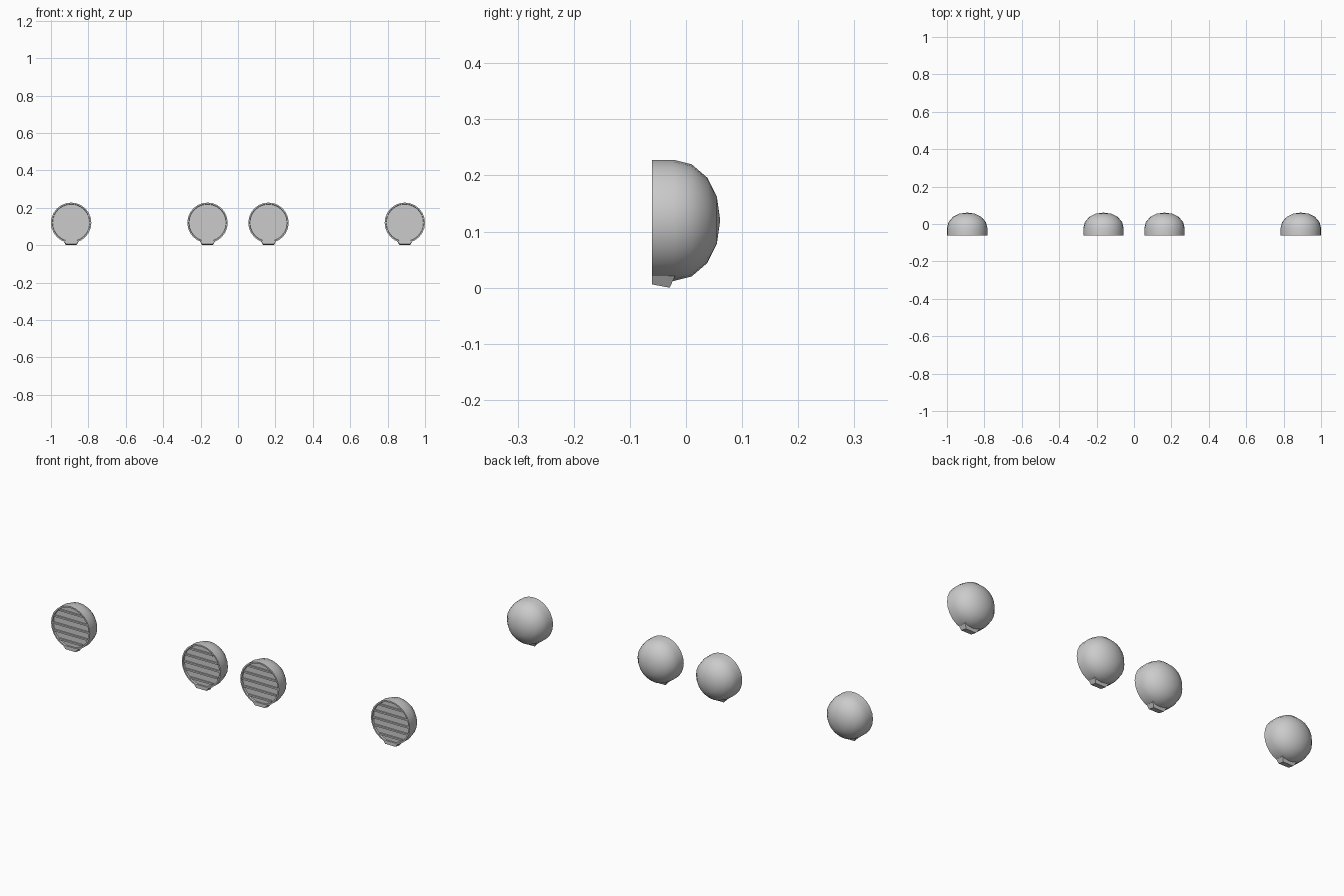
import bpy, bmesh, math

if "Cube" in bpy.data.objects:
    bpy.data.objects.remove(bpy.data.objects["Cube"])

CZ, R = 0.12, 0.108
FRONT = -0.061
SEG = 24


def finish(name, bm, x, smooth=False):
    bmesh.ops.remove_doubles(bm, verts=bm.verts, dist=1e-5)
    bmesh.ops.recalc_face_normals(bm, faces=bm.faces)
    me = bpy.data.meshes.new(name)
    bm.to_mesh(me)
    bm.free()
    ob = bpy.data.objects.new(name, me)
    ob.location.x = x
    bpy.context.collection.objects.link(ob)
    if smooth:
        bpy.ops.object.select_all(action='DESELECT')
        ob.select_set(True)
        bpy.context.view_layer.objects.active = ob
        bpy.ops.object.shade_smooth_by_angle(angle=math.radians(35))
    return ob


def housing(x):
    # Bowl profile from the recessed lens, over the rim, to the rear pole (radius, y)
    prof = [(0, -0.053), (0.099, -0.053), (0.101, FRONT), (R, FRONT), (R, -0.022),
            (0.1, 0.01), (0.076, 0.038), (0.042, 0.055), (0, 0.061)]
    bm = bmesh.new()
    vs = [bm.verts.new((r, y, CZ)) for r, y in prof]
    es = [bm.edges.new(p) for p in zip(vs, vs[1:])]
    bmesh.ops.spin(bm, geom=vs + es, cent=(0, 0, CZ), axis=(0, 1, 0),
                   angle=math.tau, steps=SEG)
    finish("lamp_housing", bm, x, True)


def bars(x):
    # Horizontal guard bars across the lens, clipped to the circular opening
    bm = bmesh.new()
    h = 0.004
    for i in range(-2, 3):
        z = i * 0.0365
        w = math.sqrt(0.1 ** 2 - (abs(z) + h) ** 2)
        res = bmesh.ops.create_cube(bm, size=1)
        for v in res["verts"]:
            v.co = (v.co.x * 2 * w, -0.056 + v.co.y * 0.008, CZ + z + v.co.z * 2 * h)
    finish("guard_bars", bm, x)


def foot(x):
    # Tapered mounting foot under the housing
    bm = bmesh.new()
    res = bmesh.ops.create_cube(bm, size=1)
    for v in res["verts"]:
        low, back = v.co.z < 0, v.co.y > 0
        v.co.x *= 0.056 if low else 0.084
        v.co.z = (0.0 if back else 0.006) if low else 0.024
        v.co.y = (-0.029 if low else -0.018) if back else FRONT
    finish("mounting_foot", bm, x)


for side in (-1, 1):
    for px in (0.892, 0.163):
        housing(side * px)
        bars(side * px)
        foot(side * px)
